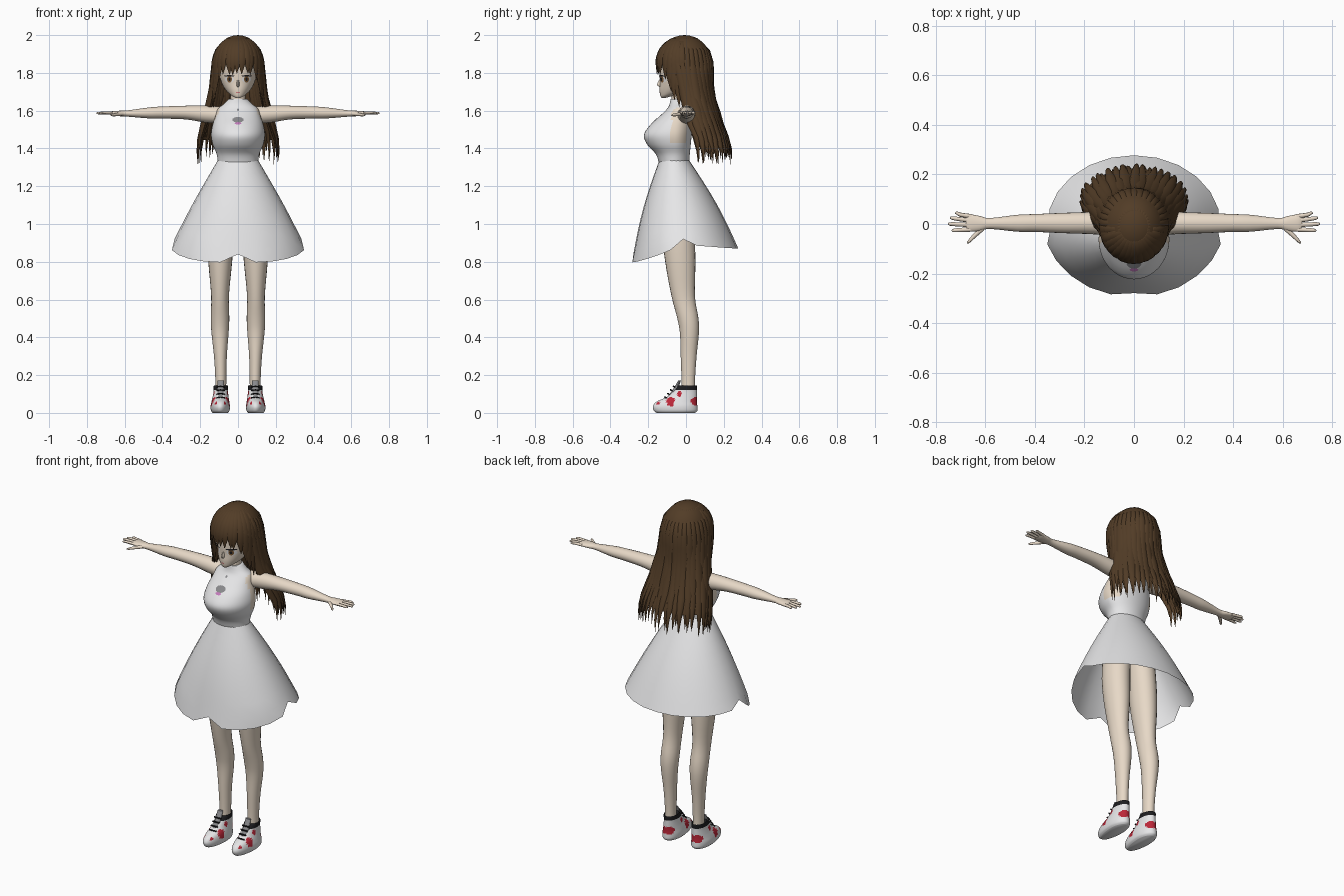
import bpy, bmesh, random
from math import sin, cos, pi, sqrt, radians
from mathutils import Vector
from mathutils.bvhtree import BVHTree

random.seed(4)
cube = bpy.data.objects.get("Cube")
if cube:
    bpy.data.objects.remove(cube)


def material(name, r, g, b):
    m = bpy.data.materials.new(name)
    m.use_nodes = True
    m.diffuse_color = (r, g, b, 1)
    node = m.node_tree.nodes["Principled BSDF"]
    node.inputs["Base Color"].default_value = (r, g, b, 1)
    node.inputs["Roughness"].default_value = 0.8
    return m


SKIN = material("skin", .80, .69, .57)
WHITE = material("white_cloth", .82, .82, .83)
HAIR = material("brown_hair", .085, .046, .02)
IRIS = material("amber_iris", .22, .11, .04)
BLACK = material("black", .012, .012, .014)
RED = material("red", .5, .02, .04)
GREY = material("grey", .25, .25, .26)
PINK = material("pink", .55, .2, .5)


def finish(name, bm, mats, rule=None, mirror=False, angle=50):
    """Turn a bmesh into a smooth object, coloured by an optional face rule."""
    bmesh.ops.remove_doubles(bm, verts=bm.verts, dist=1e-5)
    bmesh.ops.recalc_face_normals(bm, faces=bm.faces)
    if rule:
        for f in bm.faces:
            f.material_index = rule(f.calc_center_median())
    me = bpy.data.meshes.new(name)
    bm.to_mesh(me)
    bm.free()
    for m in mats:
        me.materials.append(m)
    ob = bpy.data.objects.new(name, me)
    bpy.context.collection.objects.link(ob)
    bpy.ops.object.select_all(action='DESELECT')
    ob.select_set(True)
    bpy.context.view_layer.objects.active = ob
    bpy.ops.object.shade_smooth_by_angle(angle=radians(angle))
    if mirror:
        ob.modifiers.new("mirror", 'MIRROR')
    return ob


def skin_rings(bm, rings, closed=True, caps=True):
    """Bridge rings of points with quads."""
    loops = [[bm.verts.new(p) for p in ring] for ring in rings]
    n = len(loops[0])
    for lo, hi in zip(loops, loops[1:]):
        for i in range(n if closed else n - 1):
            j = (i + 1) % n
            bm.faces.new((lo[i], lo[j], hi[j], hi[i]))
    if caps:
        bm.faces.new(loops[0])
        bm.faces.new(loops[-1])


def dense(rows, steps):
    """Smoothly interpolate a short list of section rows."""
    out = []
    for i in range(len(rows) - 1):
        a, b, c, d = (rows[max(0, min(len(rows) - 1, i + k))] for k in (-1, 0, 1, 2))
        for s in range(steps):
            t = s / steps
            out.append([q + .5 * t * (r - p + t * (2 * p - 5 * q + 4 * r - s4
                        + t * (3 * (q - r) + s4 - p))) for p, q, r, s4 in zip(a, b, c, d)])
    return out + [list(rows[-1])]


def loft(name, rows, mats, sides=24, steps=4, axis='Z', bm=None, **kw):
    """Oval sections (position, centre a, centre b, radius a, front b[, back b])."""
    own = bm is None
    bm = bm or bmesh.new()
    rings = []
    for t, a, b, ra, rf, *rest in dense(rows, steps):
        rb = rest[0] if rest else rf
        ring = []
        for k in range(sides):
            th = 2 * pi * k / sides
            p, q = a + ra * cos(th), b + (rb if sin(th) > 0 else rf) * sin(th)
            ring.append((p, q, t) if axis == 'Z' else (t, p, q))
        rings.append(ring)
    skin_rings(bm, rings)
    return finish(name, bm, mats, **kw) if own else None


def decal(name, target, x, z, w, h, mat, lift=.004, mirror=False, sides=16):
    """Thin oval plate laid onto the front of another part."""
    me = target.data
    tree = BVHTree.FromPolygons([v.co for v in me.vertices],
                                [p.vertices[:] for p in me.polygons])
    bm = bmesh.new()
    rings = []
    for s in (1, .66, .33, 0):
        ring = []
        for k in range(sides):
            px, pz = x + w * s * cos(2 * pi * k / sides), z + h * s * sin(2 * pi * k / sides)
            hit = tree.ray_cast(Vector((px, -1, pz)), Vector((0, 1, 0)))[0]
            ring.append((px, (hit.y if hit else 0) - lift, pz))
        rings.append(ring)
    skin_rings(bm, rings, caps=False)
    return finish(name, bm, [mat], mirror=mirror)


# Head, nose and neck
head = loft("head", [(1.668, 0, -.118, .012, .012), (1.68, 0, -.1, .034, .036, .04),
                     (1.71, 0, -.05, .066, .09, .06), (1.75, 0, -.03, .088, .108, .09),
                     (1.8, 0, -.02, .1, .12, .11), (1.88, 0, -.01, .105, .125, .11),
                     (1.95, 0, 0, .075, .085, .08)], [SKIN], sides=36)
loft("nose", [(1.722, 0, -.13, .004, .006), (1.738, 0, -.132, .009, .022),
              (1.77, 0, -.13, .004, .008)], [SKIN], sides=10)
loft("neck", [(1.58, 0, -.03, .05, .045), (1.65, 0, -.036, .04, .04),
              (1.74, 0, -.036, .04, .04)], [SKIN])

# Painted face details
decal("eye_whites", head, .045, 1.765, .024, .017, WHITE, .002, True)
decal("irises", head, .045, 1.766, .013, .017, IRIS, .004, True)
decal("pupils", head, .045, 1.766, .006, .009, BLACK, .006, True)
decal("eyelashes", head, .046, 1.784, .028, .004, BLACK, .006, True)
decal("mouth", head, 0, 1.697, .011, .0015, RED, .003)


# Bodice with open arm holes
def bodice_colour(c):
    return int(abs(c.x) > .098 and 1.43 < c.z < 1.64 and -.075 < c.y < .05)


bodice = loft("bodice", [(1.32, 0, -.062, .106, .08, .078), (1.37, 0, -.06, .113, .1, .08),
                         (1.42, 0, -.06, .134, .145, .085), (1.47, 0, -.06, .143, .163, .09),
                         (1.52, 0, -.055, .136, .138, .09), (1.57, 0, -.045, .12, .095, .085),
                         (1.61, 0, -.035, .106, .065, .07), (1.635, 0, -.035, .076, .052, .055),
                         (1.662, 0, -.036, .048, .046, .046)],
              [WHITE, SKIN], sides=40, steps=5, rule=bodice_colour)

# Chest ornament
decal("ornament", bodice, 0, 1.552, .03, .015, GREY)
decal("ornament_trim", bodice, 0, 1.533, .018, .006, PINK, .005)
decal("ornament_pin", bodice, 0, 1.605, .006, .006, GREY)

# Skirt with an uneven hem
hem = [.84, .797, .802, .815, .835, .862, .92, .885, .88, .875, .872, .87, .87]
bm = bmesh.new()
rings = []
for step in range(9):
    t = step / 8
    ring = []
    for k in range(24):
        th = 2 * pi * k / 24
        front = cos(th) > 0
        z = 1.335 + (hem[min(k, 24 - k)] - 1.335) * t
        u = (1.335 - z) / .5 if front else (1.335 - z) / .465
        u += .08 * sin(pi * min(u, 1))
        side = min((1.335 - z) / .468, 1) * 1.0
        side += .03 * sin(pi * side)
        ry = .08 + (.185 if front else .212) * min(u, 1.07)
        ring.append((sin(th) * (.108 + .254 * side), -.062 + .047 * t - ry * cos(th), z))
    rings.append(ring)
skin_rings(bm, rings, caps=False)
finish("skirt", bm, [WHITE], angle=70)

# Legs
loft("legs", [(1.15, .08, -.045, .072, .08), (.95, .092, -.04, .07, .085),
              (.8, .094, -.03, .063, .08), (.62, .095, -.015, .047, .062),
              (.5, .095, .01, .049, .056), (.42, .095, .018, .045, .05),
              (.3, .093, .014, .034, .042), (.18, .091, .012, .029, .036),
              (.09, .091, .012, .029, .036)], [SKIN], mirror=True)

# Arms, with fingers and thumb in the same mesh
bm = bmesh.new()
loft("", [(.08, .002, 1.575, .05, .045), (.17, .004, 1.582, .045, .045),
          (.28, .004, 1.59, .041, .036), (.4, .004, 1.59, .036, .032),
          (.47, .003, 1.588, .034, .029), (.58, .002, 1.585, .022, .017),
          (.62, .002, 1.585, .03, .015), (.66, .004, 1.586, .035, .012),
          (.678, .005, 1.586, .03, .007)], [], axis='X', bm=bm, sides=20)
fingers = [(-.022, -.026, .735), (-.004, 0, .75), (.014, .024, .742), (.031, .044, .722)]
for y0, y1, tip in fingers:
    loft("", [(.655, y0, 1.586, .009, .008), (.7, (y0 + y1) / 2, 1.588, .0085, .0075),
              (tip - .008, y1, 1.587, .007, .006), (tip, y1, 1.586, .002, .002)],
         [], axis='X', bm=bm, sides=8, steps=2)
loft("", [(.605, -.012, 1.583, .014, .01), (.64, -.044, 1.58, .012, .009),
          (.664, -.068, 1.577, .009, .007), (.674, -.076, 1.576, .002, .002)],
     [], axis='X', bm=bm, sides=8, steps=2)
finish("arms", bm, [SKIN], mirror=True)


# Shoes: white leather, red patches, black ankle collar
def shoe_colour(c):
    patches = [(-.08, .06, .024), (.048, .062, .022), (-.035, .1, .014), (-.15, .058, .012)]
    if c.z > .122:
        return 2
    on_side = abs(c.x - .093) > .016 or c.y > .03
    return int(on_side and any(sqrt((c.y - y) ** 2 + (c.z - z) ** 2) < r
                               for y, z, r in patches))


loft("shoes", [(0, .094, -.03, .04, .125, .078), (.012, .094, -.03, .049, .14, .09),
               (.035, .094, -.03, .051, .145, .09), (.06, .093, -.03, .047, .125, .088),
               (.085, .092, -.02, .042, .08, .078), (.115, .091, -.01, .038, .06, .068),
               (.145, .091, 0, .037, .042, .058), (.14, .091, .004, .031, .036, .05)],
     [WHITE, RED, BLACK], sides=48, steps=5, rule=shoe_colour, mirror=True)
loft("shoe_tongues", [(.07, .092, -.09, .016, .02), (.12, .092, -.058, .018, .014),
                      (.172, .091, -.034, .017, .007)], [GREY], sides=12, mirror=True)
bm = bmesh.new()
for i in range(4):
    y, z = -.112 + .015 * i, .08 + .019 * i
    loft("", [(.07, y + .008, z, .004, .004), (.092, y, z + .004, .004, .004),
              (.114, y + .008, z, .004, .004)], [], axis='X', bm=bm, sides=6, steps=2)
finish("shoe_laces", bm, [BLACK], mirror=True)

# Hair envelope: a dome on the head, flaring backwards below it
FALL = dense([(1.85, .131, -.008, .145), (1.7, .146, .02, .12), (1.55, .182, .058, .125),
              (1.42, .215, .098, .138), (1.28, .212, .105, .14)], 8)


def hair_point(a, z, grow=0, straight=False):
    """Point on the hair, with angle a measured from the back."""
    if straight:
        rx, cy, ry = FALL[0][1:]
        s = sqrt(max(0, 1 - (max(0, z - 1.85) / .15) ** 2))
        rx, ry = rx * s, ry * s
    else:
        rx, cy, ry = min(FALL, key=lambda row: abs(row[0] - z))[1:]
    return Vector(((rx + grow) * sin(a), cy + (ry + grow) * cos(a), z))


def strand(bm, a, top, end, width, thick, grow=0, drift=0, straight=False):
    """Flat tapered lock that follows the envelope."""
    n = 10
    rings = []
    for i in range(n + 1):
        t = i / n
        z = top + (end - top) * t
        ang = a + drift * t
        p = hair_point(ang, z, grow, straight or z > 1.85)
        size = min(1, .3 + 2.5 * t) * min(1, (1 - t) * 3 + .02)
        out, along = Vector((sin(ang), cos(ang), 0)), Vector((cos(ang), -sin(ang), 0))
        rings.append([p + along * width * size * cos(k * pi / 4)
                      + out * thick * size * sin(k * pi / 4) for k in range(8)])
    skin_rings(bm, rings)


# Hair cap and the sheet under the back locks
bm = bmesh.new()
levels = [1.85 + .15 * sin(pi / 2 * (1 - i / 8)) for i in range(9)]
skin_rings(bm, [[hair_point(2 * pi * k / 40, z, 0, True) for k in range(40)] for z in levels],
           caps=False)
sheet = [1.85 - .045 * i for i in range(10)]
skin_rings(bm, [[hair_point(radians(-110 + 5.5 * k), z, -.002) for k in range(41)]
                for z in sheet], closed=False, caps=False)
finish("hair_cap", bm, [HAIR], angle=80)

# Back locks in two layers
bm = bmesh.new()
for layer, count in ((0, 21), (1, 26)):
    for i in range(count):
        a = radians(-106 + 212 * i / (count - 1))
        end = random.uniform(1.31, 1.36) + .05 * layer * random.random()
        strand(bm, a, 1.985, end, .026, .012, -.008 * layer, random.uniform(-.06, .06))
finish("back_locks", bm, [HAIR], angle=70)

# Fringe and locks framing the face
bm = bmesh.new()
for i in range(13):
    b = -66 + 11 * i
    end = 1.795 - .0004 * abs(b) + random.uniform(-.018, .012)
    strand(bm, radians(180 + b), 1.985, end, .021, .007, .002, random.uniform(-.08, .08), True)
for s in (-1, 1):
    for a, end in ((126, 1.70), (118, 1.655), (108, 1.62), (98, 1.6)):
        strand(bm, s * radians(a), 1.97, end, .026, .01, 0, -s * .12, True)
finish("fringe", bm, [HAIR], angle=70)
